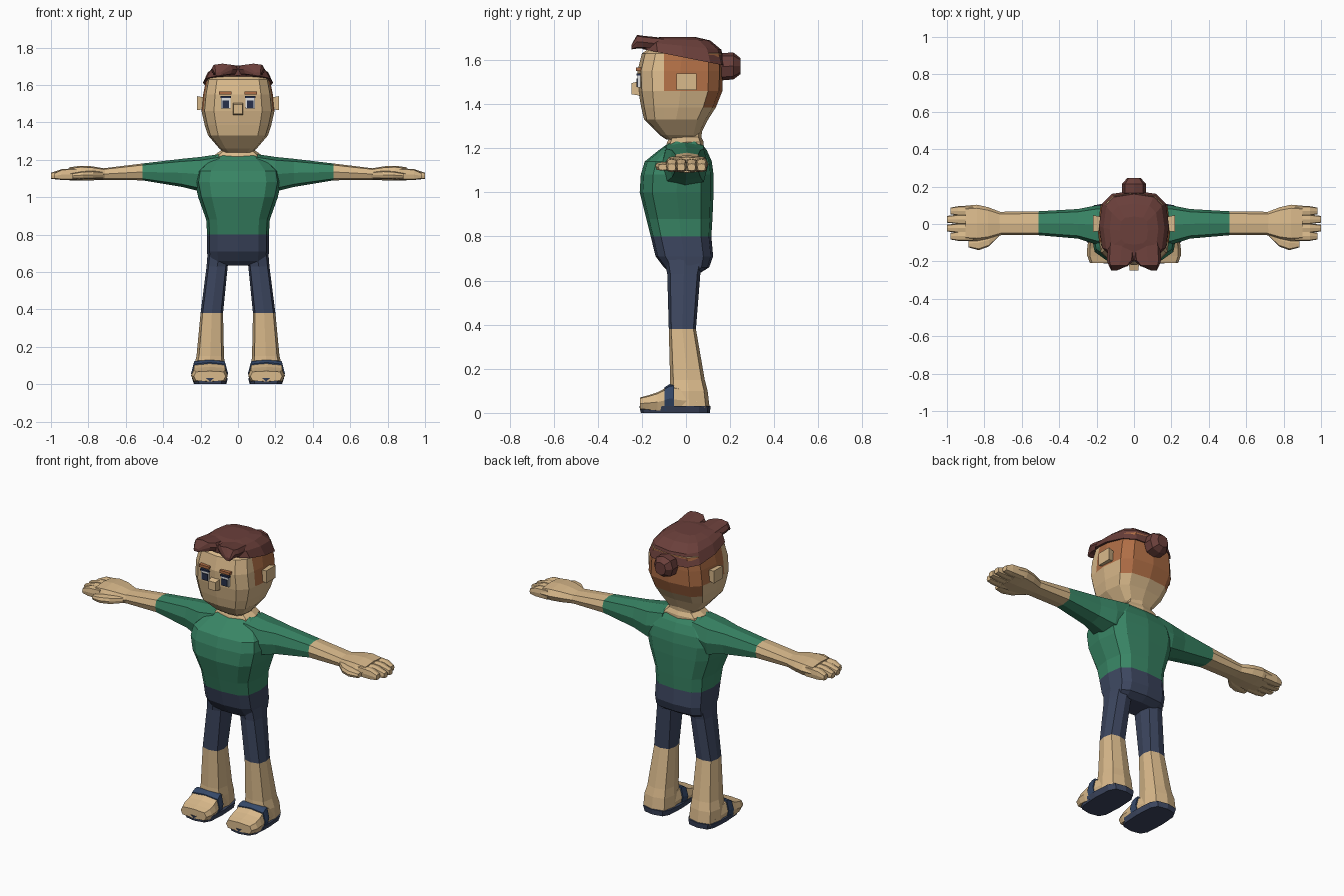
import bpy, bmesh, math

COLOURS = {
    "skin": (0.70, 0.49, 0.26), "shirt_green": (0.04, 0.235, 0.13),
    "trouser_navy": (0.046, 0.062, 0.115), "hair_brown": (0.145, 0.05, 0.043),
    "short_hair_orange": (0.43, 0.155, 0.06), "strap_blue": (0.035, 0.065, 0.14),
    "eye_white": (0.75, 0.75, 0.75), "pupil_navy": (0.02, 0.03, 0.07),
}
MATS = {}
for key, rgb in COLOURS.items():
    MATS[key] = bpy.data.materials.new(key)
    MATS[key].diffuse_color = (*rgb, 1)


def ring(axis, pos, a0, a1, b0, b1, n, e, tilt=0):
    """Rounded-box section across an axis; a and b are the two other axes in order."""
    if n == 4:
        e = 0
    off = math.pi / 4 if n == 4 else 0
    pts = []
    for i in range(n):
        t = off + 2 * math.pi * i / n
        c, s = round(math.cos(t), 6), round(math.sin(t), 6)
        a = (a0 + a1) / 2 + (a1 - a0) / 2 * math.copysign(abs(c) ** e if c else 0, c)
        b = (b0 + b1) / 2 + (b1 - b0) / 2 * math.copysign(abs(s) ** e if s else 0, s)
        if axis == "x":
            pts.append((pos, a, b))
        elif axis == "y":
            pts.append((a, pos, b))
        else:
            pts.append((a, b, pos - tilt * b))
    return pts


def loft(name, axis, rows, mats, n=8, e=0.6, mirror=False, paint=None, cut_y=None):
    """Skin a row of sections; paint(centre) gives a material slot."""
    bm = bmesh.new()
    loops = [[bm.verts.new(p) for p in ring(axis, *r[:5], n, e, *r[5:])] for r in rows]
    for lo, hi in zip(loops, loops[1:]):
        for i in range(n):
            j = (i + 1) % n
            bm.faces.new((lo[i], lo[j], hi[j], hi[i]))
    bm.faces.new(loops[0])
    bm.faces.new(loops[-1])
    if cut_y is not None:
        bmesh.ops.bisect_plane(bm, geom=bm.verts[:] + bm.edges[:] + bm.faces[:],
                               plane_co=(0, cut_y, 0), plane_no=(0, 1, 0))
    bmesh.ops.recalc_face_normals(bm, faces=bm.faces[:])
    if paint:
        for f in bm.faces:
            f.material_index = int(paint(f.calc_center_median()))
    me = bpy.data.meshes.new(name)
    bm.to_mesh(me)
    bm.free()
    for m in mats:
        me.materials.append(MATS[m])
    ob = bpy.data.objects.new(name, me)
    bpy.context.collection.objects.link(ob)
    if mirror:
        mod = ob.modifiers.new("mirror", "MIRROR")
        mod.use_axis = (True, False, False)
        mod.use_mirror_merge = False
    return ob


def sym(rows):
    """Rows of (z, half width, y0, y1, tilt) to full sections."""
    return [(r[0], -r[1], r[1], *r[2:]) for r in rows]


def box(name, mat, x0, x1, y0, y1, z0, z1, mirror=True):
    return loft(name, "y", [(y0, x0, x1, z0, z1), (y1, x0, x1, z0, z1)], [mat], 4, mirror=mirror)


# Torso: trousers below the waist, shirt above
loft("torso", "z", sym([
    (0.635, 0.15, -0.07, 0.065), (0.66, 0.163, -0.10, 0.105), (0.71, 0.165, -0.138, 0.123),
    (0.80, 0.165, -0.16, 0.115), (0.88, 0.17, -0.18, 0.12), (1.00, 0.213, -0.21, 0.125),
    (1.08, 0.23, -0.205, 0.125), (1.14, 0.22, -0.187, 0.117), (1.19, 0.17, -0.125, 0.095),
    (1.23, 0.115, -0.07, 0.065)]),
    ["trouser_navy", "shirt_green"], 12, paint=lambda c: c.z > 0.8)

# Arms with sleeves
loft("arm", "x", [
    (0.10, -0.11, 0.10, 1.05, 1.23), (0.20, -0.11, 0.10, 1.03, 1.215),
    (0.30, -0.078, 0.08, 1.055, 1.205), (0.51, -0.06, 0.068, 1.09, 1.18),
    (0.73, -0.06, 0.065, 1.093, 1.153)],
    ["shirt_green", "skin"], 8, mirror=True, paint=lambda c: c.x > 0.51)

# Hands
loft("palm", "x", [
    (0.71, -0.06, 0.063, 1.093, 1.153), (0.78, -0.085, 0.09, 1.09, 1.165),
    (0.84, -0.095, 0.103, 1.088, 1.168), (0.90, -0.09, 0.098, 1.09, 1.16)],
    ["skin"], 8, mirror=True)
for i, (y, tip) in enumerate([(-0.065, 0.98), (-0.022, 1.0), (0.025, 1.0), (0.07, 0.98)]):
    loft(f"finger_{i + 1}", "x", [
        (0.86, y - 0.026, y + 0.026, 1.092, 1.155), (0.94, y - 0.025, y + 0.025, 1.092, 1.15),
        (tip, y - 0.018, y + 0.018, 1.098, 1.13)], ["skin"], 8, 0.5, mirror=True)
loft("thumb", "x", [
    (0.72, -0.065, -0.03, 1.10, 1.135), (0.775, -0.12, -0.05, 1.098, 1.14),
    (0.83, -0.14, -0.06, 1.098, 1.138), (0.885, -0.125, -0.085, 1.10, 1.128)],
    ["skin"], 8, mirror=True)

# Legs with trouser hems
loft("leg", "z", [
    (0.71, 0.03, 0.162, -0.10, 0.085), (0.63, 0.055, 0.168, -0.085, 0.065),
    (0.38, 0.08, 0.20, -0.078, 0.045), (0.15, 0.075, 0.222, -0.072, 0.085),
    (0.10, 0.07, 0.235, -0.075, 0.098), (0.025, 0.067, 0.238, -0.08, 0.107)],
    ["trouser_navy", "skin"], 8, mirror=True, paint=lambda c: c.z < 0.38)

# Feet, straps and soles
loft("foot", "y", [
    (0.05, 0.075, 0.23, 0.0, 0.10), (-0.07, 0.063, 0.243, 0.0, 0.125),
    (-0.13, 0.055, 0.25, 0.005, 0.093), (-0.17, 0.055, 0.25, 0.01, 0.08),
    (-0.208, 0.066, 0.236, 0.015, 0.07)], ["skin"], 8, 0.45, mirror=True)
loft("sandal_strap", "y", [
    (-0.055, 0.058, 0.247, 0.0, 0.133), (-0.075, 0.056, 0.249, 0.0, 0.13),
    (-0.098, 0.053, 0.251, 0.0, 0.116)], ["strap_blue"], 8, 0.45, mirror=True)
loft("sole", "z", [
    (0.0, 0.062, 0.235, -0.205, 0.108), (0.032, 0.055, 0.246, -0.212, 0.112)],
    ["trouser_navy"], 12, 0.55, mirror=True)

# Neck and collar opening
loft("neck", "z", sym([
    (1.18, 0.14, -0.10, 0.08), (1.228, 0.122, -0.085, 0.08),
    (1.25, 0.09, -0.075, 0.07), (1.30, 0.09, -0.075, 0.075)]), ["skin"], 8)


# Head with short hair on the sides and back
def is_short_hair(c):
    return c.y > -0.1 and (1.46 < c.z < 1.63 or (1.385 < c.z <= 1.46 and c.y > 0.06))


loft("head", "z", sym([
    (1.24, 0.075, -0.09, 0.05), (1.26, 0.10, -0.12, 0.065), (1.33, 0.16, -0.19, 0.10),
    (1.385, 0.178, -0.203, 0.135), (1.46, 0.195, -0.216, 0.165), (1.55, 0.186, -0.22, 0.168),
    (1.63, 0.17, -0.20, 0.165), (1.67, 0.11, -0.14, 0.10)]),
    ["skin", "short_hair_orange"], 12, 0.6, paint=is_short_hair, cut_y=-0.1)

# Ears, nose, eyes and brows
loft("ear", "x", [(0.16, -0.035, 0.035, 1.475, 1.53), (0.218, -0.042, 0.047, 1.465, 1.54)],
     ["skin"], 4, mirror=True)
loft("nose", "y", [(-0.19, -0.03, 0.03, 1.435, 1.51), (-0.248, -0.023, 0.023, 1.445, 1.495)],
     ["skin"], 4)
box("eye", "eye_white", 0.04, 0.092, -0.22, -0.19, 1.475, 1.537)
box("pupil", "pupil_navy", 0.047, 0.083, -0.224, -0.216, 1.477, 1.517)
box("eyelid", "pupil_navy", 0.038, 0.094, -0.225, -0.19, 1.53, 1.54)
box("eyebrow", "short_hair_orange", 0.035, 0.102, -0.227, -0.19, 1.55, 1.566)

# Long hair on top, swept front locks and bun
loft("hair_cap", "z", sym([
    (1.61, 0.187, -0.197, 0.178, 0.2), (1.663, 0.163, -0.20, 0.16, 0.1),
    (1.692, 0.13, -0.165, 0.11, 0.03), (1.705, 0.075, -0.11, 0.04, 0)]),
    ["hair_brown"], 12, 0.65)
loft("front_lock", "y", [
    (-0.10, -0.01, 0.14, 1.64, 1.70), (-0.195, 0.0, 0.145, 1.652, 1.71),
    (-0.222, 0.03, 0.135, 1.652, 1.714), (-0.248, 0.09, 0.122, 1.648, 1.668)],
    ["hair_brown"], 8, mirror=True)
loft("bun", "y", [
    (0.14, -0.045, 0.045, 1.525, 1.61), (0.165, -0.063, 0.063, 1.508, 1.632),
    (0.215, -0.063, 0.063, 1.512, 1.634), (0.246, -0.036, 0.036, 1.535, 1.61)],
    ["hair_brown"], 8, 0.8)
